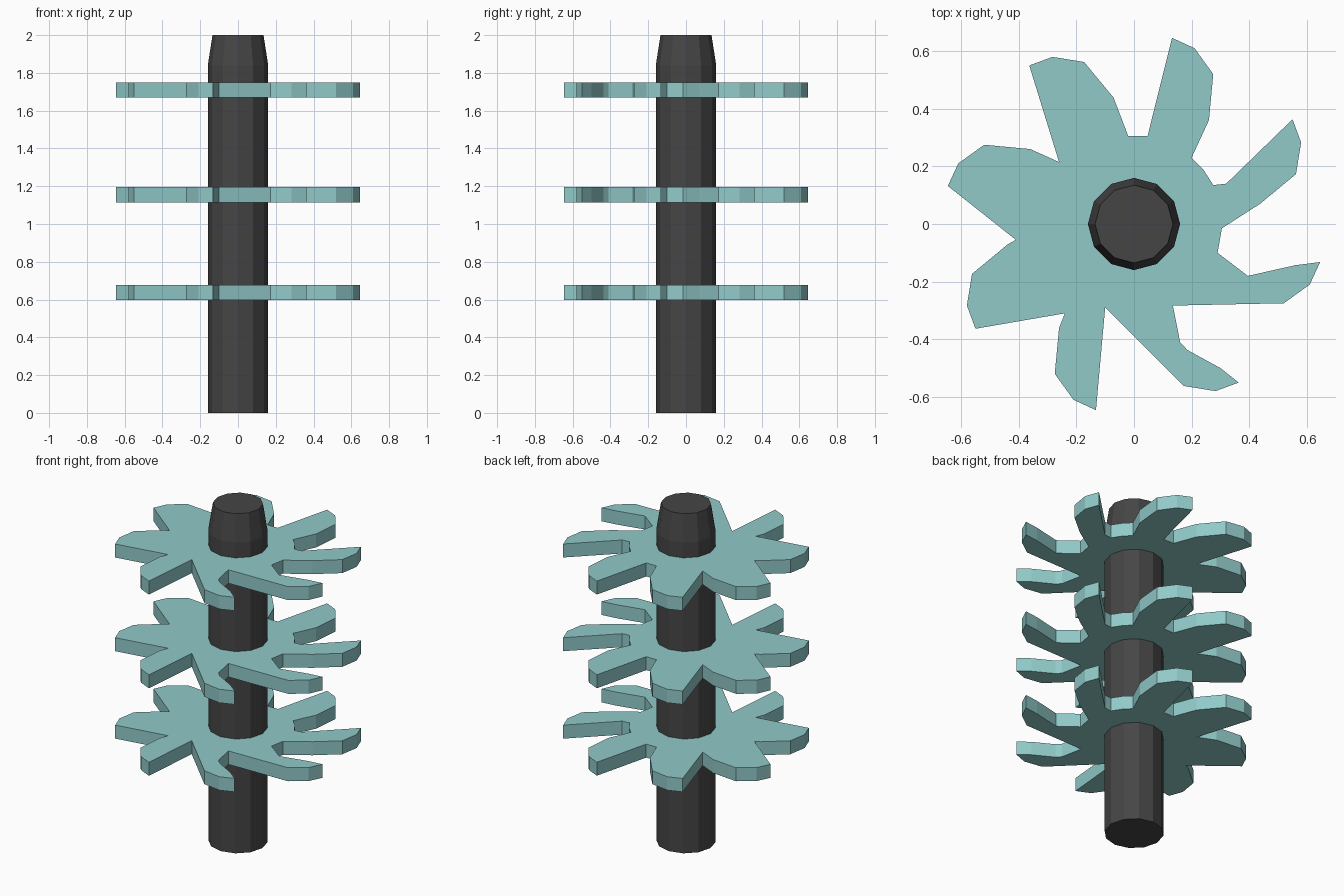
import bpy
import bmesh
from math import radians
from mathutils import Matrix, Vector

if "Cube" in bpy.data.objects:
    bpy.data.objects.remove(bpy.data.objects["Cube"], do_unlink=True)


def make_material(name, color):
    material = bpy.data.materials.new(name)
    material.use_nodes = True
    material.diffuse_color = color
    material.node_tree.nodes["Principled BSDF"].inputs["Base Color"].default_value = color
    return material


def make_object(name, bm, material):
    bmesh.ops.recalc_face_normals(bm, faces=bm.faces)
    mesh = bpy.data.meshes.new(name)
    bm.to_mesh(mesh)
    bm.free()
    mesh.materials.append(material)
    part = bpy.data.objects.new(name, mesh)
    bpy.context.collection.objects.link(part)
    return part


def add_ring(bm, radius, height):
    """Twelve-sided ring of vertices around the shaft axis."""
    sides = 12
    return [bm.verts.new(Matrix.Rotation(radians(360 / sides * i), 3, "Z")
                         @ Vector((radius, 0, height))) for i in range(sides)]


def bridge(bm, lower, upper):
    """Close the wall between two equal loops of vertices."""
    count = len(lower)
    for i in range(count):
        j = (i + 1) % count
        bm.faces.new((lower[i], lower[j], upper[j], upper[i]))


def build_shaft(material):
    bm = bmesh.new()
    rings = [add_ring(bm, radius, height)
             for radius, height in ((0.16, 0), (0.16, 1.84), (0.135, 2))]
    for lower, upper in zip(rings, rings[1:]):
        bridge(bm, lower, upper)
    bm.faces.new(rings[0])
    bm.faces.new(rings[-1])
    return make_object("shaft", bm, material)


# Hooked blade end, repeated every eighth of a turn
BLADE_TIP = [(0.132, 0.646), (0.21, 0.61), (0.275, 0.52)]
BLADE_HEEL = (0.26, 0.36)

# Uneven gaps cut after each blade, going clockwise
GAPS = [
    [(0.2, 0.23), (0.24, 0.19), (0.275, 0.135), (0.32, 0.14)],
    [(0.305, -0.015), (0.29, -0.1), (0.395, -0.18), (0.56, -0.143)],
    [(0.135, -0.283), (0.16, -0.41), (0.185, -0.437), (0.3, -0.5)],
    [(-0.1, -0.29)],
    [(-0.24, -0.31)],
    [(-0.41, -0.055)],
    [(-0.26, 0.215)],
    [(-0.02, 0.305), (0.047, 0.305)],
]
STRAIGHT_BLADES = (2, 3)


def blade_outline():
    outline = []
    for index, gap in enumerate(GAPS):
        turn = Matrix.Rotation(radians(-45 * index), 2)
        points = list(BLADE_TIP)
        if index not in STRAIGHT_BLADES:
            points.append(BLADE_HEEL)
        outline += [turn @ Vector(point) for point in points]
        outline += [Vector(point) for point in gap]
    return outline


def build_blade_disc(name, base, material, thickness=0.08):
    bm = bmesh.new()
    outline = blade_outline()
    lower = [bm.verts.new((x, y, base)) for x, y in outline]
    upper = [bm.verts.new((x, y, base + thickness)) for x, y in outline]
    bridge(bm, lower, upper)
    bm.faces.new(lower)
    bm.faces.new(upper)
    return make_object(name, bm, material)


charcoal = make_material("charcoal", (0.06, 0.06, 0.06, 1))
pale_teal = make_material("pale_teal", (0.28, 0.59, 0.58, 1))

build_shaft(charcoal)
for name, base in (("lower", 0.597), ("middle", 1.115), ("upper", 1.67)):
    build_blade_disc(name + "_blade_disc", base, pale_teal)
